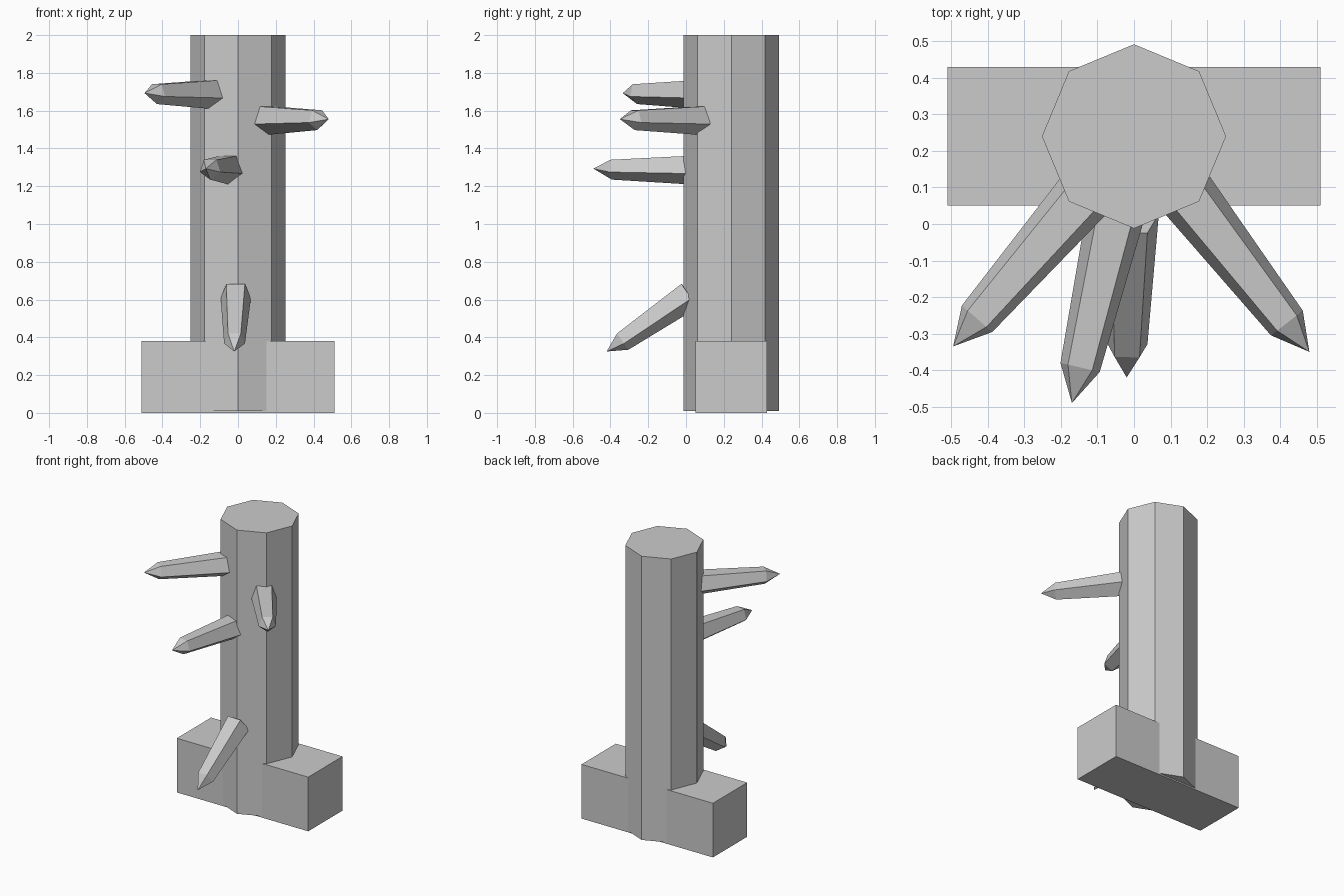
import bpy
import bmesh
from math import pi, sin, cos
from mathutils import Vector, Matrix

cube = bpy.data.objects.get("Cube")
if cube:
    bpy.data.objects.remove(cube, do_unlink=True)

# Single flat grey
GREY = (0.6, 0.6, 0.6, 1.0)
grey = bpy.data.materials.new("plain grey")
grey.use_nodes = True
grey.diffuse_color = GREY
grey.node_tree.nodes["Principled BSDF"].inputs["Base Color"].default_value = GREY


def finish(name, bm):
    bmesh.ops.recalc_face_normals(bm, faces=bm.faces)
    mesh = bpy.data.meshes.new(name)
    bm.to_mesh(mesh)
    bm.free()
    mesh.materials.append(grey)
    obj = bpy.data.objects.new(name, mesh)
    bpy.context.collection.objects.link(obj)
    return obj


def peg(name, base, tip):
    """Tapered five-sided peg with a short pointed end."""
    base, tip = Vector(base), Vector(tip)
    axis = (tip - base).normalized()
    side = axis.cross(Vector((0, 0, 1))).normalized()
    up = side.cross(axis)
    bm = bmesh.new()

    def ring(centre, radius):
        angles = [-pi / 2 + i * 2 * pi / 5 for i in range(5)]
        return [bm.verts.new(centre + radius * (cos(a) * side + sin(a) * up))
                for a in angles]

    inner = ring(base, 0.084)
    outer = ring(tip - axis * 0.1, 0.058)
    point = bm.verts.new(tip)
    bm.faces.new(inner)
    for i in range(5):
        j = (i + 1) % 5
        bm.faces.new((inner[i], inner[j], outer[j], outer[i]))
        bm.faces.new((outer[i], outer[j], point))
    return finish(name, bm)


# Octagonal post
bm = bmesh.new()
bmesh.ops.create_cone(bm, cap_ends=True, segments=8, radius1=0.252,
                      radius2=0.252, depth=1.99,
                      matrix=Matrix.Translation((0, 0.24, 1.005)))
finish("post", bm)

# Foot block
bm = bmesh.new()
bmesh.ops.create_cube(bm, size=1, matrix=Matrix.Translation((0, 0.24, 0.19))
                      @ Matrix.Diagonal((1.02, 0.38, 0.38, 1)))
finish("foot_block", bm)

# Pegs, from inside the post to the point
peg("upper_right_peg", (-0.14, 0.075, 1.693), (-0.495, -0.335, 1.693))
peg("upper_left_peg", (0.145, 0.08, 1.555), (0.48, -0.35, 1.555))
peg("middle_peg", (-0.05, 0.03, 1.293), (-0.17, -0.49, 1.293))
peg("lower_peg", (-0.012, 0.015, 0.627), (-0.02, -0.42, 0.325))
